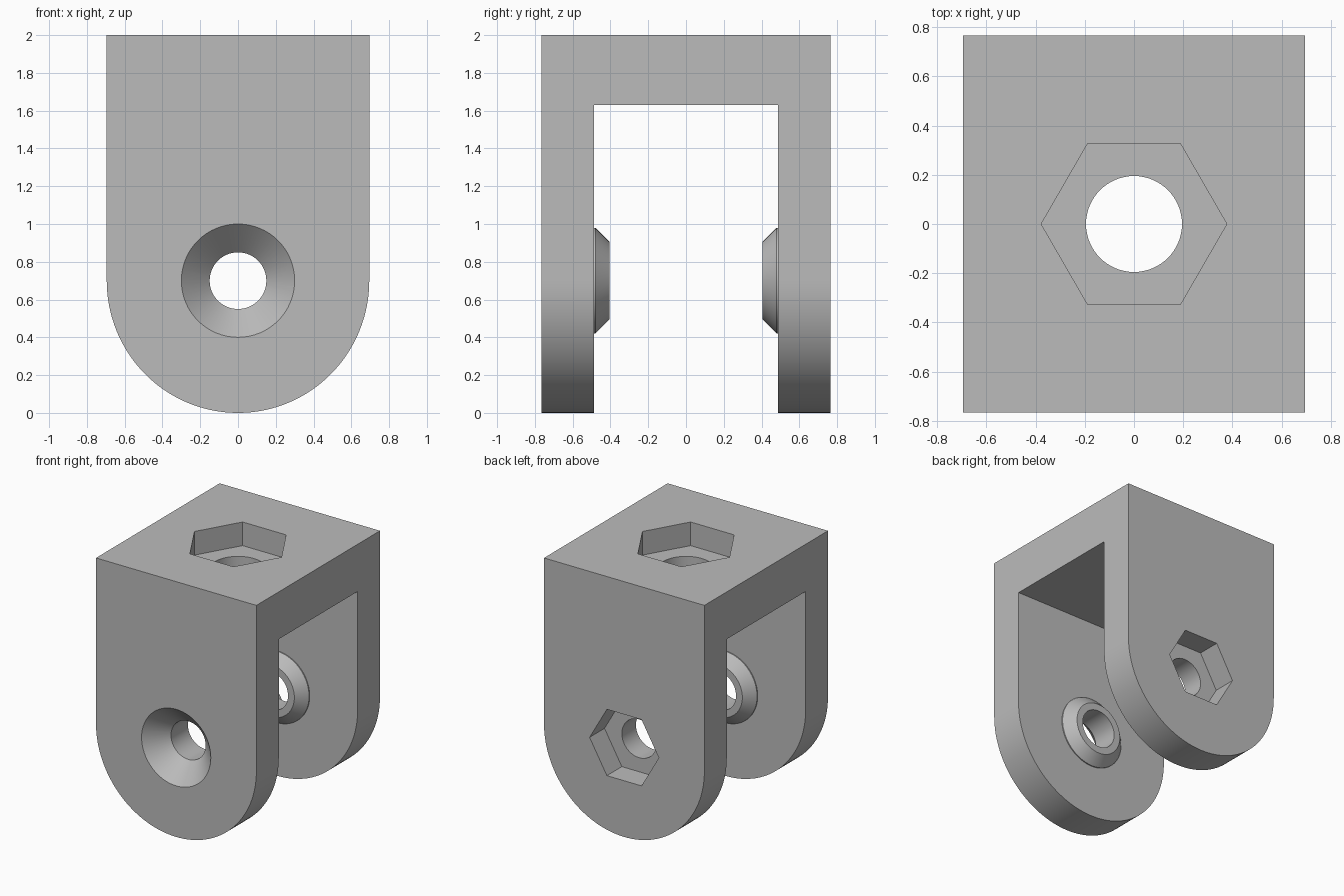
import bpy, bmesh, math
from mathutils import Matrix

old = bpy.data.objects.get("Cube")
if old:
    bpy.data.objects.remove(old, do_unlink=True)

HALF_W, HALF_D, TOP = 0.695, 0.765, 2.0
SLOT_Y, SLOT_TOP = 0.488, 1.63
PIVOT_Z = 0.7
POCKET = 0.185

grey = bpy.data.materials.new("plain grey")
grey.use_nodes = True
colour = (0.5, 0.5, 0.5, 1)
grey.diffuse_color = colour
grey.node_tree.nodes["Principled BSDF"].inputs["Base Color"].default_value = colour


def finish(name, bm):
    bmesh.ops.recalc_face_normals(bm, faces=bm.faces)
    mesh = bpy.data.meshes.new(name)
    bm.to_mesh(mesh)
    bm.free()
    mesh.materials.append(grey)
    obj = bpy.data.objects.new(name, mesh)
    bpy.context.collection.objects.link(obj)
    return obj


def lathe(name, rings, sides, along_y=True):
    """Closed solid from (position, radius) rings along the y axis at the pivot, or along z."""
    bm = bmesh.new()
    loops = []
    for pos, r in rings:
        loop = []
        for i in range(sides):
            a = 2 * math.pi * i / sides
            u, v = r * math.cos(a), r * math.sin(a)
            loop.append(bm.verts.new((u, pos, PIVOT_Z + v) if along_y else (u, v, pos)))
        loops.append(loop)
    for a, b in zip(loops, loops[1:]):
        for i in range(sides):
            j = (i + 1) % sides
            bm.faces.new((a[i], a[j], b[j], b[i]))
    bm.faces.new(loops[0])
    bm.faces.new(loops[-1])
    return finish(name, bm)


def combine(target, tool, operation):
    mod = target.modifiers.new(tool.name, 'BOOLEAN')
    mod.operation = operation
    mod.solver = 'EXACT'
    mod.object = tool
    bpy.context.view_layer.objects.active = target
    bpy.ops.object.modifier_apply(modifier=mod.name)
    bpy.data.objects.remove(tool, do_unlink=True)


# Bracket body: square top and round bottom, extruded front to back
bm = bmesh.new()
outline = [(HALF_W, TOP), (-HALF_W, TOP)]
STEPS = 64
for i in range(STEPS + 1):
    a = math.pi + math.pi * i / STEPS
    outline.append((HALF_W * math.cos(a), PIVOT_Z * (1 + math.sin(a))))
face = bm.faces.new([bm.verts.new((x, -HALF_D, z)) for x, z in outline])
new = bmesh.ops.extrude_face_region(bm, geom=[face])["geom"]
bmesh.ops.translate(bm, vec=(0, 2 * HALF_D, 0),
                    verts=[g for g in new if isinstance(g, bmesh.types.BMVert)])
body = finish("clevis_bracket", bm)

# Slot between the two arms
bm = bmesh.new()
bmesh.ops.create_cube(bm, size=1, matrix=Matrix.Translation((0, 0, SLOT_TOP - 1))
                      @ Matrix.Diagonal((2, 2 * SLOT_Y, 2, 1)))
combine(body, finish("slot", bm), 'DIFFERENCE')

# Tapered bosses on the inner faces of the arms
for side in (-1, 1):
    rings = [(side * y, r) for y, r in ((0.55, 0.28), (0.48, 0.28), (0.405, 0.205))]
    combine(body, lathe("boss", rings, 64), 'UNION')

# Pivot hole with a countersink in front and a nut pocket behind
combine(body, lathe("pivot_hole", [(-1, 0.15), (1, 0.15)], 64), 'DIFFERENCE')
sink = [(-HALF_D - 0.05, 0.35), (-HALF_D + 0.15, 0.15)]
combine(body, lathe("countersink", sink, 64), 'DIFFERENCE')
combine(body, lathe("nut_pocket", [(HALF_D - POCKET, 0.3), (1, 0.3)], 6), 'DIFFERENCE')

# Hexagonal pocket and bolt hole in the top
combine(body, lathe("top_hole", [(1.4, 0.195), (2.2, 0.195)], 64, False), 'DIFFERENCE')
combine(body, lathe("top_pocket", [(TOP - POCKET, 0.377), (2.2, 0.377)], 6, False), 'DIFFERENCE')

# Smooth round surfaces, crisp edges
bpy.ops.object.select_all(action='DESELECT')
body.select_set(True)
bpy.context.view_layer.objects.active = body
bpy.ops.object.shade_smooth_by_angle(angle=math.radians(25))
